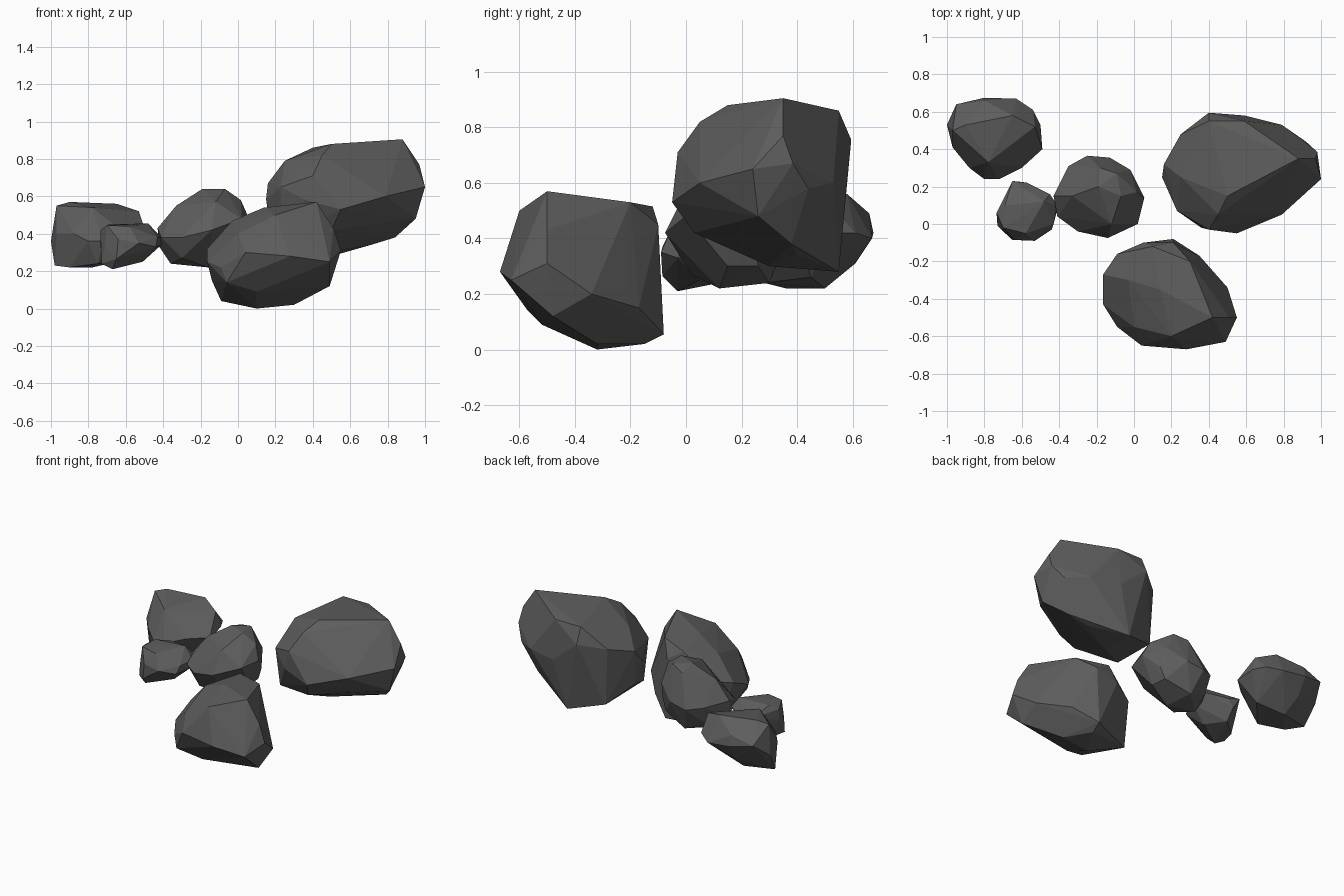
import bpy, bmesh
from math import radians

dark = bpy.data.materials.new("dark_stone")
dark.diffuse_color = (0.11, 0.11, 0.11, 1)


def rock(name, corners):
    """Faceted boulder: convex hull stretched over a few chipped corners."""
    bm = bmesh.new()
    for c in corners:
        bm.verts.new(c)
    bmesh.ops.convex_hull(bm, input=bm.verts[:])
    bmesh.ops.delete(bm, geom=[v for v in bm.verts if not v.link_faces], context='VERTS')
    bmesh.ops.dissolve_limit(bm, angle_limit=radians(3), verts=bm.verts[:], edges=bm.edges[:])
    bmesh.ops.recalc_face_normals(bm, faces=bm.faces[:])
    mesh = bpy.data.meshes.new(name)
    bm.to_mesh(mesh)
    bm.free()
    mesh.materials.append(dark)
    ob = bpy.data.objects.new(name, mesh)
    bpy.context.collection.objects.link(ob)


# largest rock, raised at the right
rock("large_rock", [
    (.88, .35, .905), (.97, .35, .77), (.98, .385, .67), (1, .24, .65), (.95, .26, .48),
    (.92, .44, .58), (.79, .05, .6), (.55, -.05, .53), (.36, -.02, .58), (.4, -.03, .71),
    (.23, .07, .65), (.15, .25, .585), (.16, .32, .67), (.25, .25, .79), (.25, .48, .72),
    (.4, .595, .755), (.4, .55, .86), (.59, .55, .86), (.59, .58, .6), (.79, .53, .6),
    (.5, .15, .88), (.45, .05, .82), (.5, .55, .28), (.71, .4, .34), (.84, .38, .38),
    (.48, .3, .3), (.5, .03, .42), (.27, .47, .34), (.17, .29, .44), (.23, .12, .38)])

# front rock, resting on the ground
rock("front_rock", [
    (.42, -.5, .57), (.55, -.5, .31), (.51, -.5, .43), (.49, -.63, .25), (.28, -.67, .28),
    (.04, -.65, .3), (.2, -.6, .5), (-.09, -.55, .22), (-.165, -.43, .25), (-.165, -.27, .32),
    (-.09, -.16, .35), (.05, -.1, .4), (.1, -.12, .515), (-.03, -.3, .47), (-.09, -.2, .04),
    (-.14, -.31, .15), (-.06, -.57, .14), (.1, -.32, 0), (.3, -.32, .02), (.49, -.48, .12),
    (.21, -.08, .055), (.2, -.15, .02), (.1, -.52, .09), (.35, -.17, .15), (.5, -.34, .2),
    (.21, -.1, .45), (.3, -.2, .53), (0, -.55, .4), (.14, -.35, .54)])

# medium rock in the middle
rock("middle_rock", [
    (-.43, .15, .43), (-.41, .04, .38), (-.35, .31, .42), (-.25, .365, .4), (-.13, .355, .42),
    (-.02, .29, .5), (.055, .14, .49), (.02, 0, .48), (-.14, -.075, .42), (-.3, -.04, .38),
    (-.33, .15, .55), (-.19, .2, .64), (-.07, .15, .64), (.015, .17, .58), (-.12, 0, .57),
    (-.18, .3, .61), (-.09, .27, .635), (-.16, .12, .22), (-.36, .15, .24), (-.2, .3, .24),
    (-.42, .15, .33), (-.02, .15, .3), (-.3, .02, .27), (0, .25, .38),
    (-.03, .26, .3), (-.34, .27, .3)])

# flat-topped rock at the back left
rock("back_left_rock", [
    (-1, .53, .36), (-.98, .45, .23), (-.97, .5, .55), (-.9, .53, .57), (-.65, .58, .56),
    (-.53, .52, .52), (-.49, .4, .4), (-.5, .53, .42), (-.54, .61, .42), (-.63, .67, .4),
    (-.8, .675, .42), (-.95, .64, .45), (-.8, .66, .49), (-.97, .41, .4), (-.88, .3, .4),
    (-.8, .24, .36), (-.72, .24, .36), (-.6, .3, .4), (-.75, .28, .24), (-.78, .5, .22),
    (-.6, .45, .26), (-.8, .61, .31), (-.78, .33, .54), (-.9, .36, .22)])

# smallest rock
rock("small_rock", [
    (-.735, .06, .42), (-.735, .06, .35), (-.69, .1, .45), (-.65, .23, .4), (-.57, .22, .38),
    (-.48, .12, .455), (-.45, .16, .4), (-.41, .1, .38), (-.41, .08, .34), (-.43, 0, .38),
    (-.53, -.09, .35), (-.64, -.085, .37), (-.71, -.03, .33), (-.73, -.01, .24),
    (-.67, -.03, .21), (-.51, .05, .25), (-.6, .17, .25), (-.58, -.05, .44),
    (-.7, -.02, .445), (-.65, -.085, .265), (-.44, -.03, .33), (-.7, .09, .235),
    (-.6, .225, .32)])
